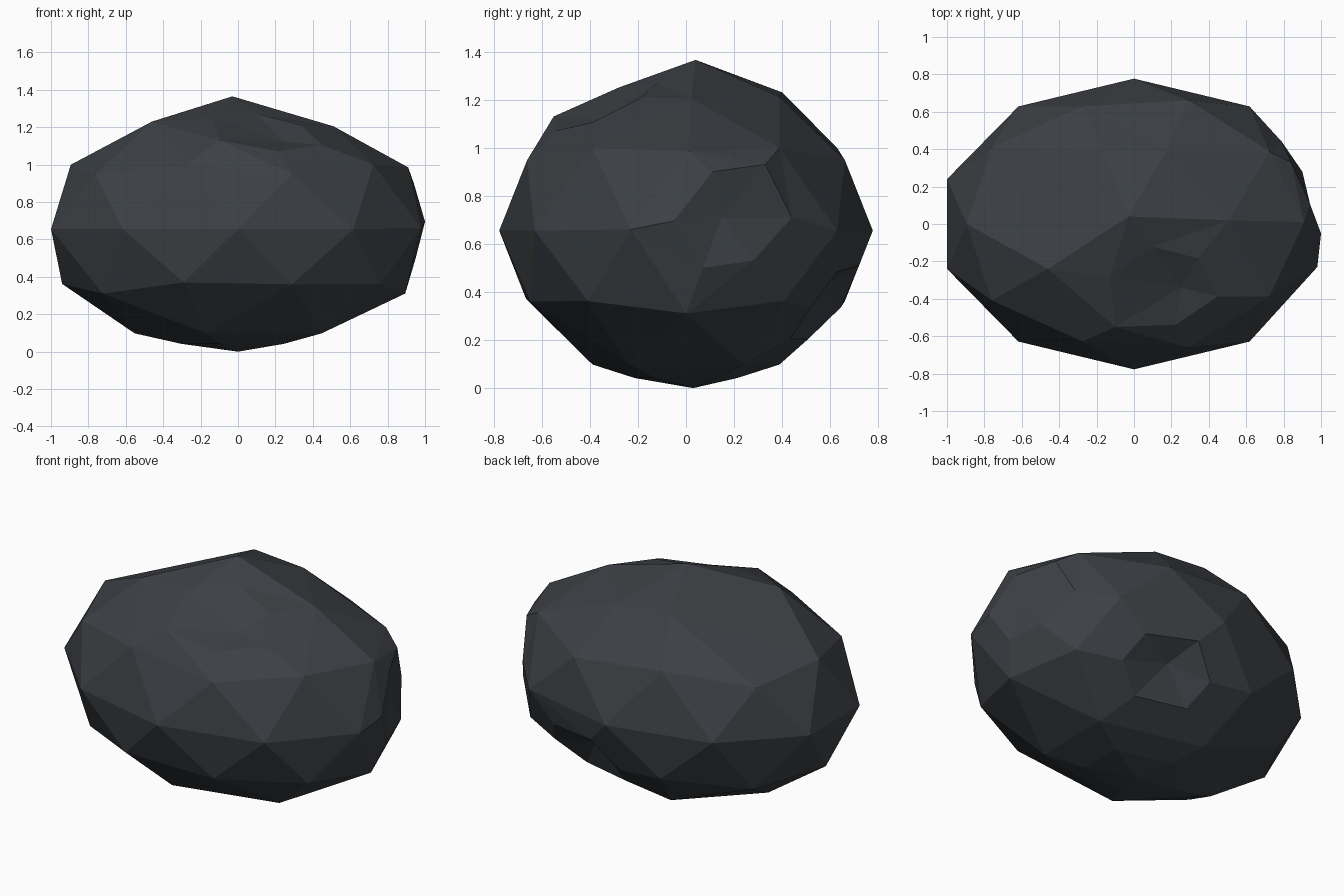
import bpy
import bmesh
from mathutils import Vector

if "Cube" in bpy.data.objects:
    bpy.data.objects.remove(bpy.data.objects["Cube"])

# Single dark slate colour
stone = bpy.data.materials.new("dark_slate")
stone.diffuse_color = (0.045, 0.050, 0.058, 1)
stone.use_nodes = True
stone.node_tree.nodes["Principled BSDF"].inputs["Base Color"].default_value = stone.diffuse_color

# Boulder body: squashed low-poly icosphere
bm = bmesh.new()
bmesh.ops.create_icosphere(bm, subdivisions=2, radius=1.0)
for v in bm.verts:
    v.co = (v.co.x * 1.051, v.co.y * 0.777, v.co.z * 0.655 + 0.655)


def nearest(point):
    return min(bm.verts, key=lambda v: (v.co - Vector(point)).length)


def nudge(old, new):
    nearest(old).co = new


def chip(corner, floor):
    """Cut a corner off halfway along its edges and sink the middle to floor."""
    v = nearest(corner)
    n, where = len(v.link_edges), v.co.copy()
    bmesh.ops.bevel(bm, geom=[v], offset=50, offset_type='PERCENT',
                    segments=1, profile=0.5, affect='VERTICES')
    cap = min((f for f in bm.faces if len(f.verts) == n),
              key=lambda f: (f.calc_center_median() - where).length)
    centre = bmesh.ops.poke(bm, faces=[cap])['verts'][0]
    centre.co = floor


# Uneven corners
nudge((0, 0, 1.31), (-0.03, 0.04, 1.365))
nudge((-0.45, 0.24, 1.21), (-0.46, 0.24, 1.23))
nudge((-0.45, -0.24, 1.21), (-0.46, -0.24, 1.23))
nudge((-0.17, 0.39, 1.21), (-0.17, 0.40, 1.23))
nudge((0.94, 0, 0.95), (0.91, 0.01, 0.985))
nudge((0.55, 0, 1.21), (0.51, 0.02, 1.205))
nudge((1.0, -0.24, 0.655), (0.98, -0.23, 0.66))
nudge((0.28, -0.63, 0.31), (0.29, -0.65, 0.36))
nudge((-0.28, -0.66, 0.36), (-0.29, -0.665, 0.37))

# Chip on the right end
chip((1.0, 0.24, 0.655), (0.91, 0.15, 0.71))
for old, new in [((0.99, 0.0, 0.655), (1.0, -0.05, 0.695)),
                 ((0.96, 0.12, 0.82), (0.94, 0.11, 0.90)),
                 ((0.86, 0.31, 0.83), (0.84, 0.33, 0.93)),
                 ((0.81, 0.435, 0.655), (0.79, 0.44, 0.71)),
                 ((0.88, 0.325, 0.51), (0.90, 0.28, 0.53)),
                 ((0.95, 0.12, 0.48), (0.95, 0.07, 0.50))]:
    nudge(old, new)

# Chip on the upper front
chip((0.17, -0.39, 1.21), (0.25, -0.34, 1.12))
for old, new in [((0.07, -0.17, 1.29), (0.10, -0.12, 1.27)),
                 ((-0.14, -0.32, 1.22), (-0.13, -0.28, 1.25)),
                 ((-0.05, -0.49, 1.13), (-0.10, -0.55, 1.13)),
                 ((0.23, -0.53, 1.08), (0.22, -0.54, 1.07))]:
    nudge(old, new)

# Chip on the lower back
chip((0.276, 0.63, 0.31), (0.22, 0.55, 0.41))
nudge((0.14, 0.70, 0.48), (0.14, 0.72, 0.51))

# Worn, slightly flattened underside
chip((0, 0, 0), (0, 0.03, 0))
for v in nearest((0, 0.03, 0)).link_edges:
    rim = v.other_vert(nearest((0, 0.03, 0)))
    rim.co = (rim.co.x * 1.1, rim.co.y * 1.1, 0.042)

bmesh.ops.triangulate(bm, faces=[f for f in bm.faces if len(f.verts) > 3])
bmesh.ops.recalc_face_normals(bm, faces=bm.faces)
mesh = bpy.data.meshes.new("boulder")
bm.to_mesh(mesh)
bm.free()
mesh.materials.append(stone)
bpy.context.collection.objects.link(bpy.data.objects.new("boulder", mesh))
